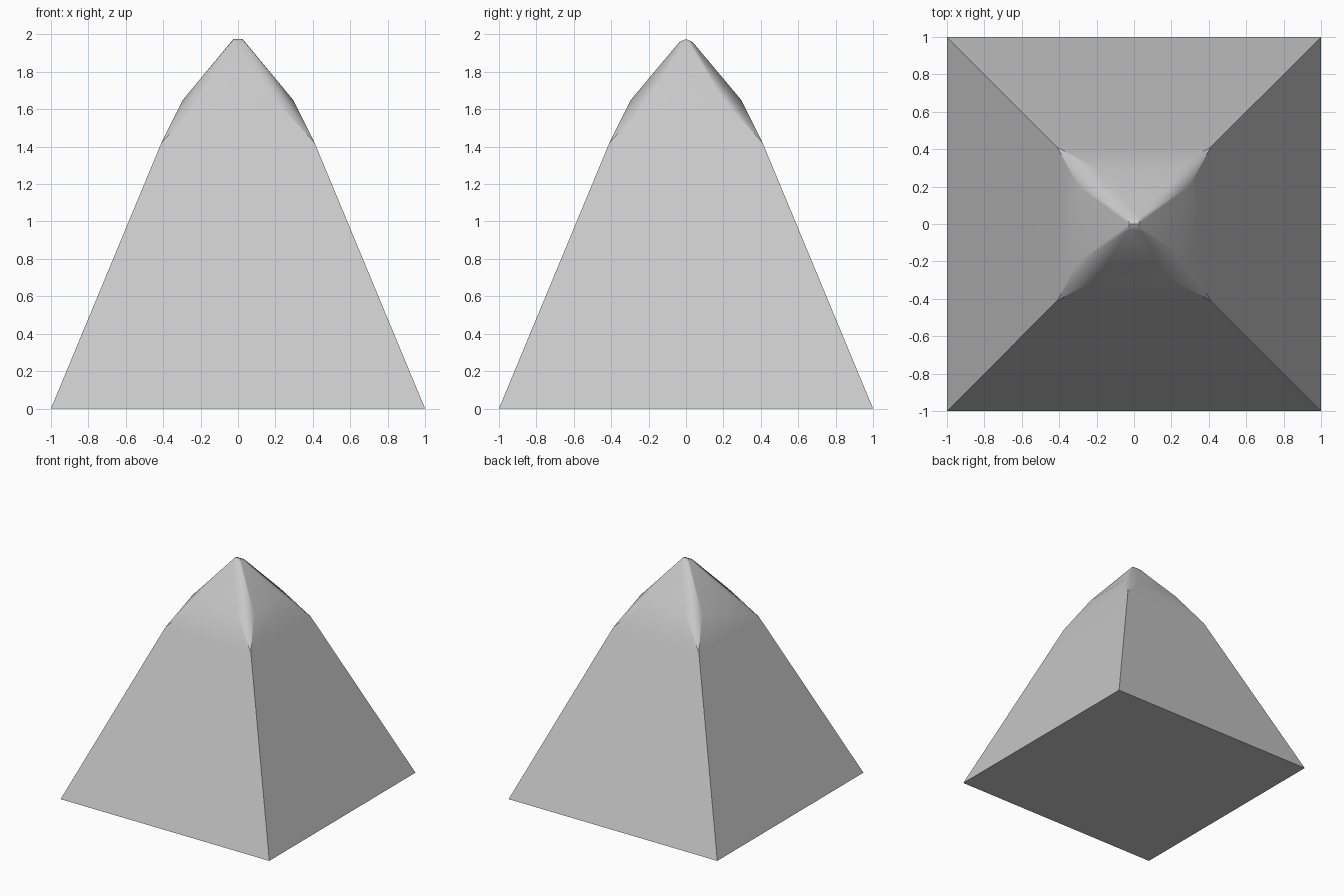
import bpy, bmesh, math

default = bpy.data.objects.get("Cube")
if default:
    bpy.data.objects.remove(default, do_unlink=True)

# Plain grey stone
stone = bpy.data.materials.new("light_grey")
stone.use_nodes = True
grey = (0.58, 0.58, 0.58, 1.0)
stone.diffuse_color = grey
stone.node_tree.nodes["Principled BSDF"].inputs["Base Color"].default_value = grey


def mirrored(x, y, z):
    """The same corner in all four quadrants."""
    return [(sx * x, sy * y, z) for sx in (-1, 1) for sy in (-1, 1)]


# Corners of the faceted pyramid, from the ground up
corners = (
    mirrored(1.0, 1.0, 0.0)            # square base
    + mirrored(0.41, 0.41, 1.42)       # shoulder where the corner facets begin
    + mirrored(0.2, 0.295, 1.65)       # eight-sided ring under the cap
    + mirrored(0.295, 0.2, 1.65)
    + mirrored(0.033, 0.035, 1.96)     # blunt tip
    + [(-0.025, 0.0, 1.975), (0.025, 0.0, 1.975)]  # short top ridge
)

# Skin the convex body and merge flat triangles
bm = bmesh.new()
for corner in corners:
    bm.verts.new(corner)
bmesh.ops.convex_hull(bm, input=bm.verts[:])
bmesh.ops.dissolve_limit(bm, angle_limit=math.radians(1.5),
                         verts=bm.verts[:], edges=bm.edges[:])
bmesh.ops.recalc_face_normals(bm, faces=bm.faces[:])
mesh = bpy.data.meshes.new("pyramid_body")
bm.to_mesh(mesh)
bm.free()

body = bpy.data.objects.new("pyramid_body", mesh)
body.data.materials.append(stone)
bpy.context.collection.objects.link(body)

# Soft cap with crisp base, corner and facet edges
for other in bpy.context.selected_objects:
    other.select_set(False)
body.select_set(True)
bpy.context.view_layer.objects.active = body
bpy.ops.object.shade_smooth_by_angle(angle=math.radians(38))
weighted = body.modifiers.new("weighted_normals", 'WEIGHTED_NORMAL')
weighted.keep_sharp = True
